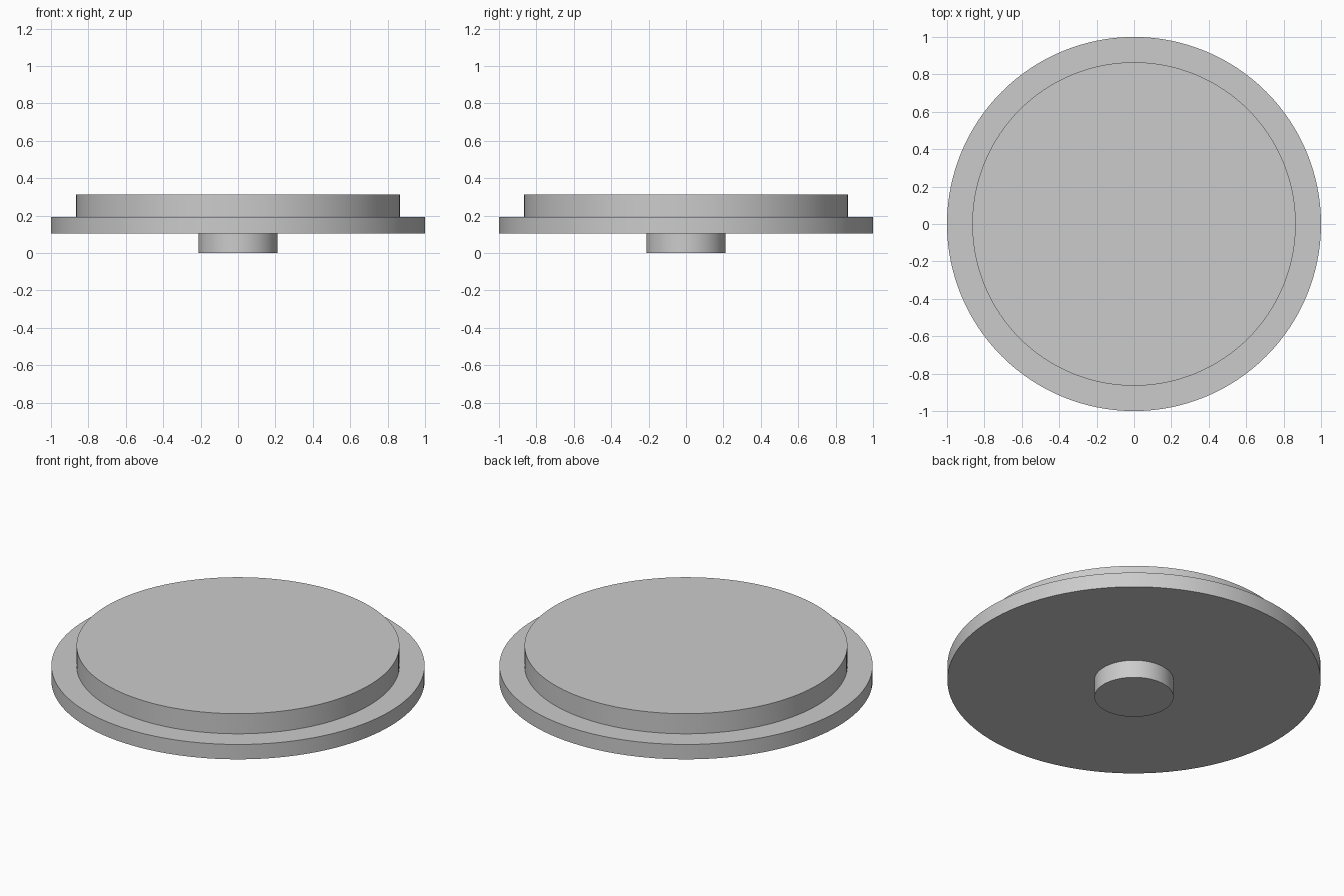
import bpy
import math

cube = bpy.data.objects.get("Cube")
if cube:
    bpy.data.objects.remove(cube, do_unlink=True)

# Single grey material
grey = bpy.data.materials.new("plain_grey")
grey.use_nodes = True
colour = (0.6, 0.6, 0.6, 1.0)
grey.diffuse_color = colour
grey.node_tree.nodes["Principled BSDF"].inputs["Base Color"].default_value = colour


def disc(name, radius, bottom, top):
    """Upright round disc between two heights, with crisp rims."""
    bpy.ops.mesh.primitive_cylinder_add(
        vertices=128, radius=radius, depth=top - bottom,
        location=(0, 0, (bottom + top) / 2))
    obj = bpy.context.object
    obj.name = name
    obj.data.materials.append(grey)
    bpy.ops.object.shade_smooth_by_angle(angle=math.radians(30))
    return obj


# Short central foot, wide flange and raised platter
disc("central_foot", 0.212, 0.0, 0.105)
disc("wide_flange", 1.0, 0.105, 0.193)
disc("raised_platter", 0.865, 0.193, 0.312)
